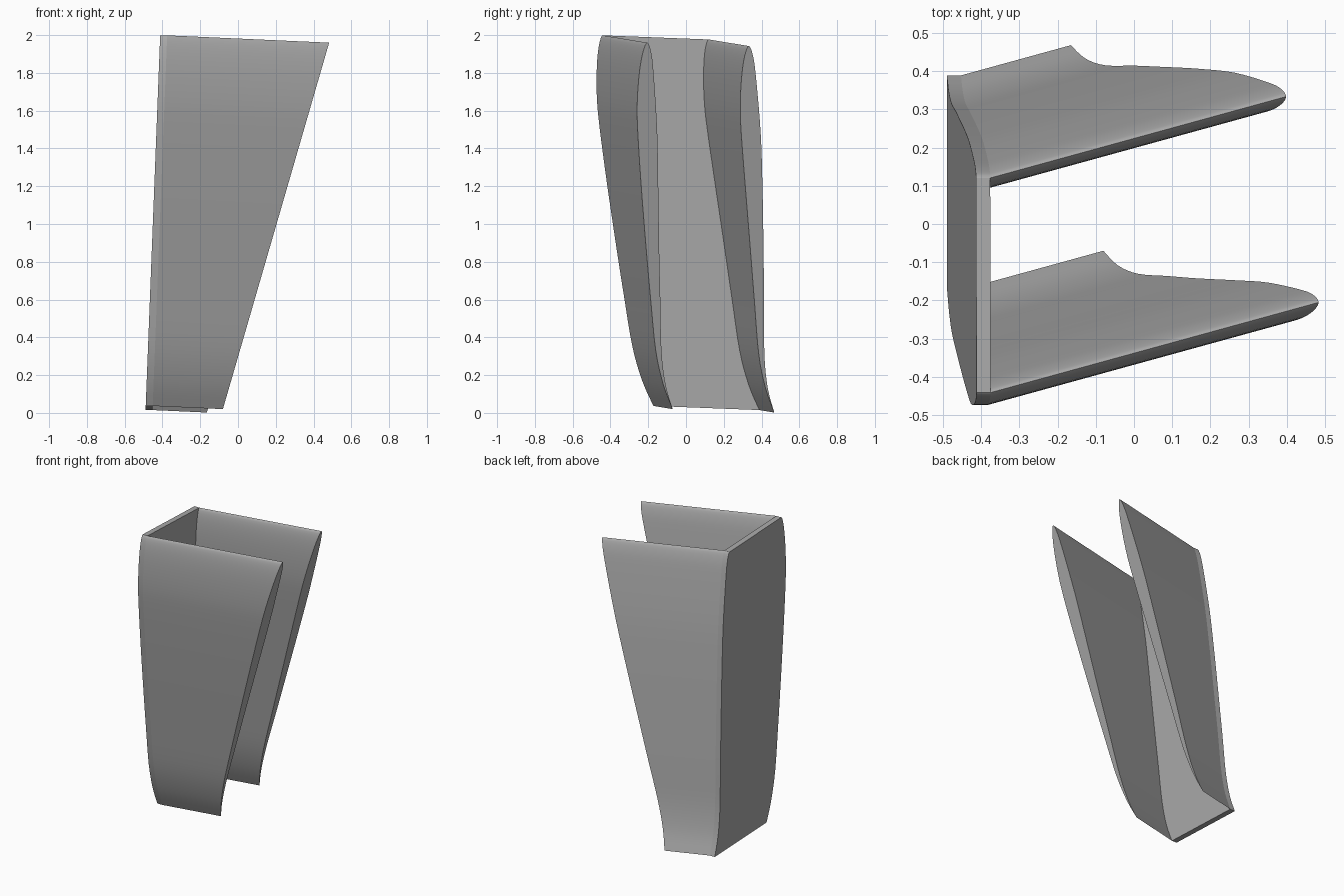
import bpy, bmesh, math
from mathutils import Vector

cube = bpy.data.objects.get("Cube")
if cube:
    bpy.data.objects.remove(cube)

grey = bpy.data.materials.new("plain_grey")
COLOUR = (0.4, 0.4, 0.4, 1)
grey.diffuse_color = COLOUR
grey.use_nodes = True
grey.node_tree.nodes["Principled BSDF"].inputs["Base Color"].default_value = COLOUR

# Blade section at the free end: up the outer side, over the nose, down the inner side (y, z)
SECTION = [(-.07, .02), (-.12, .15), (-.16, .33), (-.187, .6), (-.21, .86), (-.237, 1.2),
           (-.256, 1.5), (-.258, 1.65), (-.247, 1.8), (-.228, 1.91), (-.205, 1.96),
           (-.185, 1.91), (-.172, 1.8), (-.153, 1.5), (-.147, 1.2), (-.142, .86),
           (-.136, .6), (-.13, .33), (-.108, .15), (-.07, .02)]
SWEEP, DROP, WALL = .275, .045, .037


def smooth(points, steps=4):
    """Catmull-Rom curve through the points."""
    p = [Vector(q) for q in points]
    p = [p[0]] + p + [p[-1]]
    out = []
    for a, b, c, d in zip(p, p[1:], p[2:], p[3:]):
        for i in range(steps):
            t = i / steps
            out.append(.5 * (2 * b + (c - a) * t + (2 * a - 5 * b + 4 * c - d) * t * t
                             + (3 * b - a - 3 * c + d) * t ** 3))
    return out + [p[-1]]


def wall_x(z):
    """Outer face of the leaning back wall."""
    return -.49 + .039 * z


def prism(name, ring_a, ring_b):
    """Closed solid between two matching rings of points."""
    bm = bmesh.new()
    a = [bm.verts.new(p) for p in ring_a]
    b = [bm.verts.new(p) for p in ring_b]
    for i in range(len(a)):
        j = (i + 1) % len(a)
        bm.faces.new((a[i], a[j], b[j], b[i]))
    bm.faces.new(a[::-1])
    bm.faces.new(b)
    bmesh.ops.recalc_face_normals(bm, faces=bm.faces)
    mesh = bpy.data.meshes.new(name)
    bm.to_mesh(mesh)
    bm.free()
    mesh.materials.append(grey)
    obj = bpy.data.objects.new(name, mesh)
    bpy.context.collection.objects.link(obj)
    bpy.ops.object.select_all(action='DESELECT')
    obj.select_set(True)
    bpy.context.view_layer.objects.active = obj
    bpy.ops.object.shade_smooth_by_angle(angle=math.radians(30))


def blade(name, dx, dy, dz, bulge):
    """Swept blade; returns its root ring on the wall."""
    tip, root = [], []
    for y, z in smooth(SECTION)[:-1]:
        x = -.08 + .29 * (z - .02) + dx
        y += dy + bulge * math.sin(math.pi * z / 2)
        z += dz
        length = x - wall_x(z) - WALL
        root_z = z + DROP * length
        root_x = wall_x(root_z) + WALL
        length = x - root_x
        tip.append(Vector((x, y, z)))
        root.append(Vector((root_x, y - SWEEP * length, root_z)))
    prism(name, root, tip)
    return root


front = blade("front_blade", 0, 0, 0, 0)
back = blade("back_blade", -.085, .537, -.018, .016)

# Back wall joining the outer side of one blade to the far side of the other
nose = max(range(len(front)), key=lambda i: front[i].z)
inner = front[:nose + 1] + back[nose:] + [back[0]]
outer = [p - Vector((WALL, 0, 0)) for p in inner]
prism("joining_wall", inner, outer)
